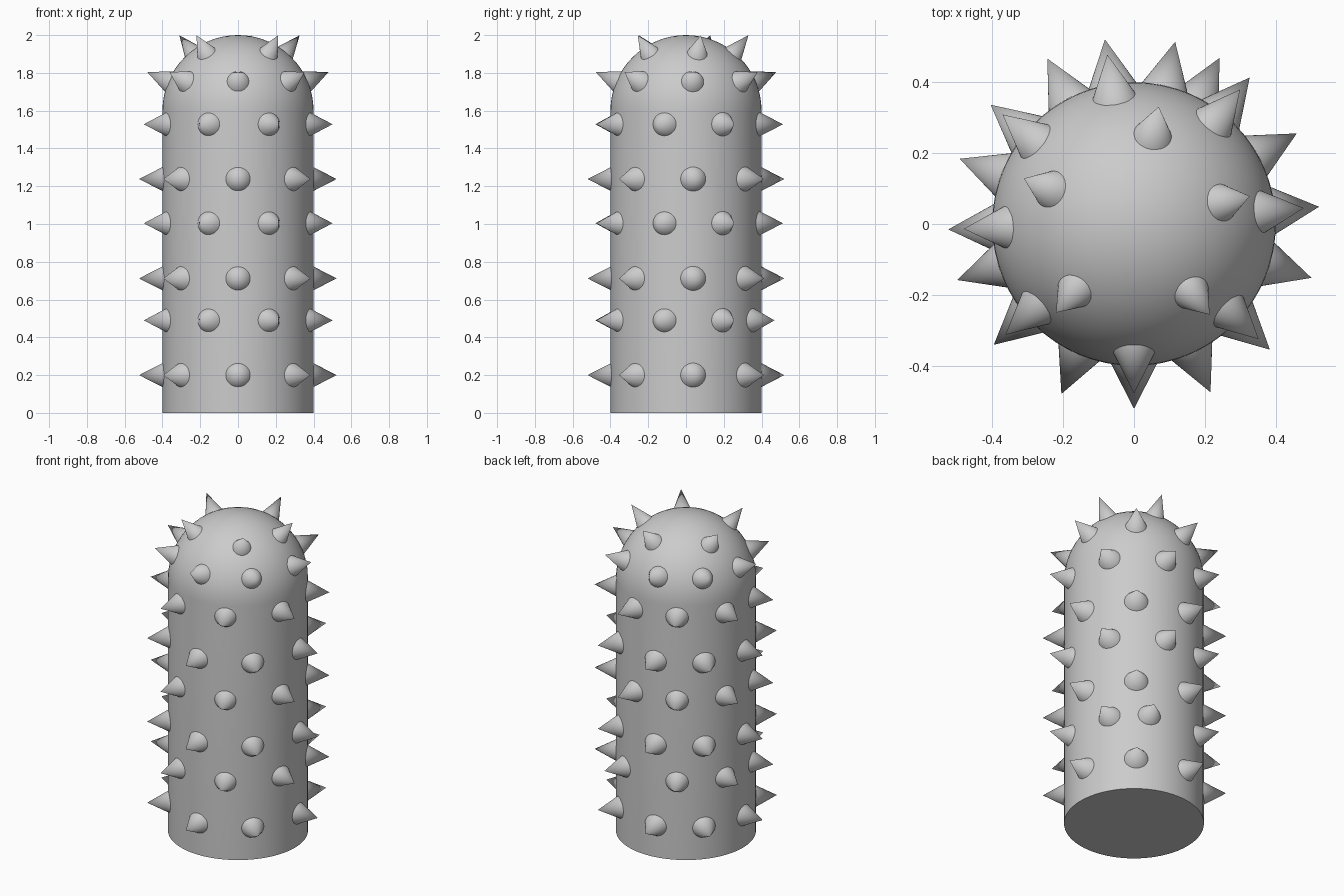
import bpy, bmesh
from math import sin, cos, pi, radians
from mathutils import Vector, Matrix

if "Cube" in bpy.data.objects:
    bpy.data.objects.remove(bpy.data.objects["Cube"])

R, DOME_Z, TIP = 0.4, 1.6, 0.524
Y_OFF = 0.003


def finish(name, bm):
    mesh = bpy.data.meshes.new(name)
    bm.to_mesh(mesh)
    bm.free()
    obj = bpy.data.objects.new(name, mesh)
    bpy.context.collection.objects.link(obj)
    bpy.ops.object.select_all(action='DESELECT')
    obj.select_set(True)
    bpy.context.view_layer.objects.active = obj
    bpy.ops.object.shade_smooth_by_angle(angle=radians(40))
    return obj


# Column body: flat base, straight wall, hemispherical top, spun round z
bm = bmesh.new()
profile = [(0, 0), (R, 0)]
profile += [(R * cos(a), DOME_Z + R * sin(a)) for a in [i * pi / 32 for i in range(16)]]
profile.append((0, DOME_Z + R))
verts = [bm.verts.new((r, 0, z)) for r, z in profile]
edges = [bm.edges.new(pair) for pair in zip(verts, verts[1:])]
bmesh.ops.spin(bm, geom=verts + edges, cent=(0, 0, 0), axis=(0, 0, 1),
               angle=2 * pi, steps=64, use_merge=True)
bmesh.ops.remove_doubles(bm, verts=bm.verts, dist=1e-4)
bmesh.ops.recalc_face_normals(bm, faces=bm.faces)
finish("column_body", bm)


def spike_ring(name, z, elevation, azimuths, base_radius, tip=TIP):
    """Cones pointing outward from the axis point at height z."""
    bm = bmesh.new()
    inner = 0.37
    wide = base_radius * (tip - inner) / (tip - 0.395)
    for az in azimuths:
        a, e = radians(az), radians(elevation)
        d = Vector((cos(a) * cos(e), sin(a) * cos(e), sin(e)))
        rot = d.to_track_quat('Z', 'Y').to_matrix().to_4x4()
        place = Matrix.Translation(Vector((0, Y_OFF, z)) + d * (inner + tip) / 2) @ rot
        bmesh.ops.create_cone(bm, cap_ends=True, segments=32, radius1=wide,
                              radius2=0, depth=tip - inner, matrix=place)
    # Merge nothing between cones; each keeps its own pointed end
    finish(name, bm)


# Staggered rings of eight spikes on the wall
even = [-90, -43, 5, 51.5, 99, 140.5, 182, 221]
odd = [-65.7, -17.2, 28.8, 77.2, 117.8, 159.8, 197.9, 247]
odd_low = [62.6 if a == 77.2 else a for a in odd]
for i, z in enumerate((0.2, 0.712, 1.238)):
    spike_ring(f"wall_spikes_even_{i + 1}", z, 0, even, 0.066)
for i, z in enumerate((0.49, 1.004, 1.528)):
    spike_ring(f"wall_spikes_odd_{i + 1}", z, 0, odd if i else odd_low, 0.064)

# Dome spikes: lower ring of eight, upper ring of five
spike_ring("dome_spikes_lower", DOME_Z, 23, even, 0.059, 0.522)
spike_ring("dome_spikes_upper", DOME_Z, 50, [78, 158, 229, 309.5, 13], 0.053, 0.521)
